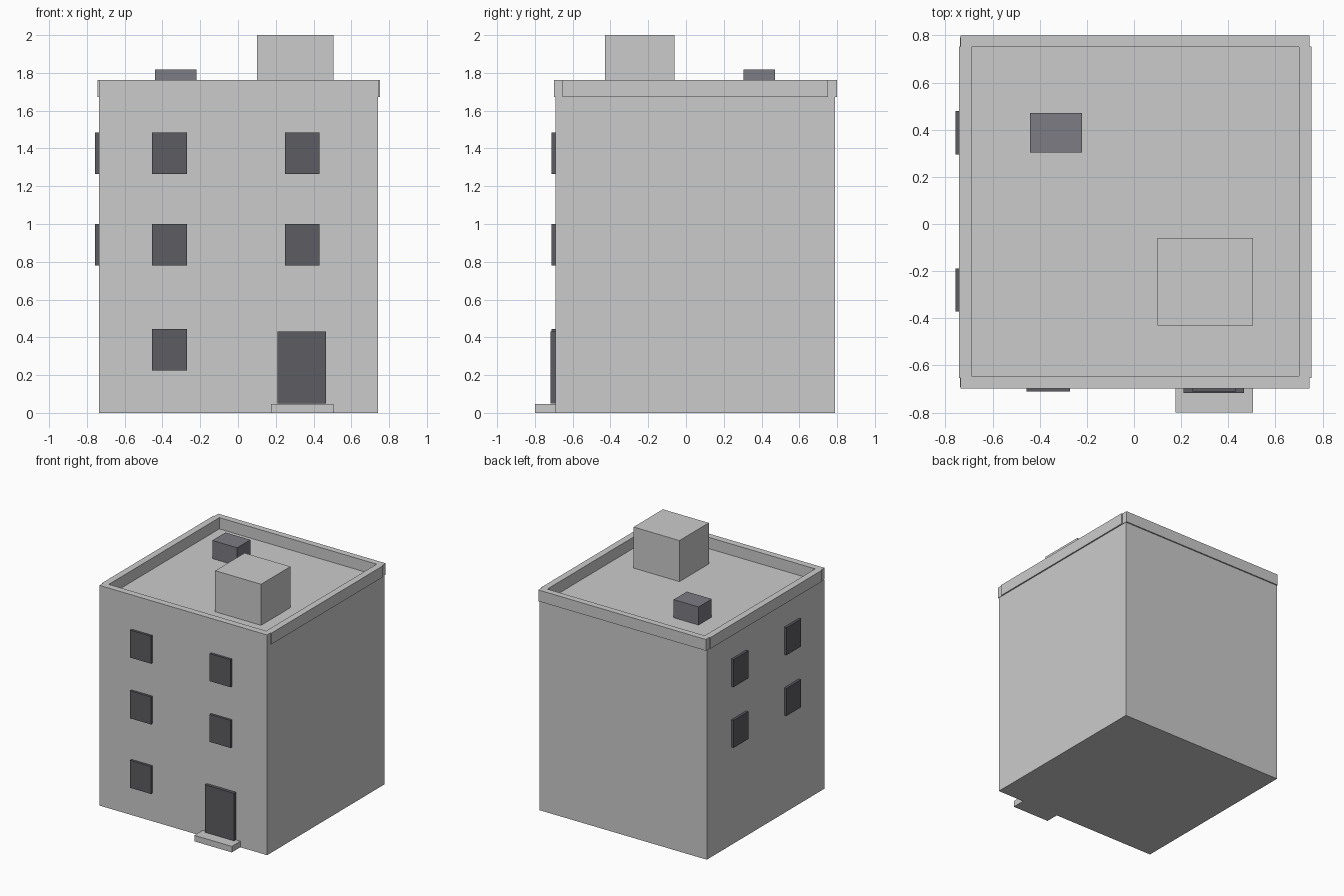
import bpy

if "Cube" in bpy.data.objects:
    bpy.data.objects.remove(bpy.data.objects["Cube"])


def material(name, color):
    mat = bpy.data.materials.new(name)
    mat.diffuse_color = (*color, 1)
    mat.use_nodes = True
    mat.node_tree.nodes["Principled BSDF"].inputs["Base Color"].default_value = mat.diffuse_color
    return mat


def box(name, x, y, z, mat=None):
    """Box from (min, max) ranges on each axis."""
    bpy.ops.mesh.primitive_cube_add(size=1)
    ob = bpy.context.object
    ob.name = name
    for v in ob.data.vertices:
        v.co = [r[0] + (c + 0.5) * (r[1] - r[0]) for c, r in zip(v.co, (x, y, z))]
    if mat:
        ob.data.materials.append(mat)
    return ob


dark = material("dark_glass", (0.107, 0.107, 0.122))
metal = material("unit_metal", (0.2, 0.2, 0.227))

# Main block, its top is the roof deck
box("building_body", (-0.737, 0.742), (-0.692, 0.79), (0, 1.672))

# Parapet: long bars front and back, slightly prouder bars on the sides
rim = (1.672, 1.762)
for name, y in (("front", (-0.698, -0.645)), ("back", (0.75, 0.80))):
    box(f"parapet_{name}", (-0.735, 0.745), y, rim)
for name, x in (("left", (-0.743, -0.69)), ("right", (0.70, 0.753))):
    box(f"parapet_{name}", x, (-0.653, 0.753), rim)

# Roof access box and cooling unit
box("stair_housing", (0.10, 0.505), (-0.43, -0.06), (1.672, 2.0))
box("cooling_unit", (-0.44, -0.22), (0.304, 0.47), (1.672, 1.817), metal)

# Door and step
box("door", (0.21, 0.467), (-0.717, -0.685), (0.05, 0.43), dark)
box("door_step", (0.175, 0.505), (-0.80, -0.69), (0, 0.048))

# Windows: front on three floors (door takes one bay), left on the upper two
for floor, z in enumerate((0.225, 0.78, 1.265)):
    for bay, c in enumerate((-0.363, 0.34)):
        if floor or not bay:
            box(f"front_window_{floor}_{bay}", (c - 0.092, c + 0.092),
                (-0.711, -0.685), (z, z + 0.22), dark)
    for bay, c in enumerate((-0.28, 0.387)):
        if floor:
            box(f"left_window_{floor}_{bay}", (-0.757, -0.73),
                (c - 0.092, c + 0.092), (z, z + 0.22), dark)
